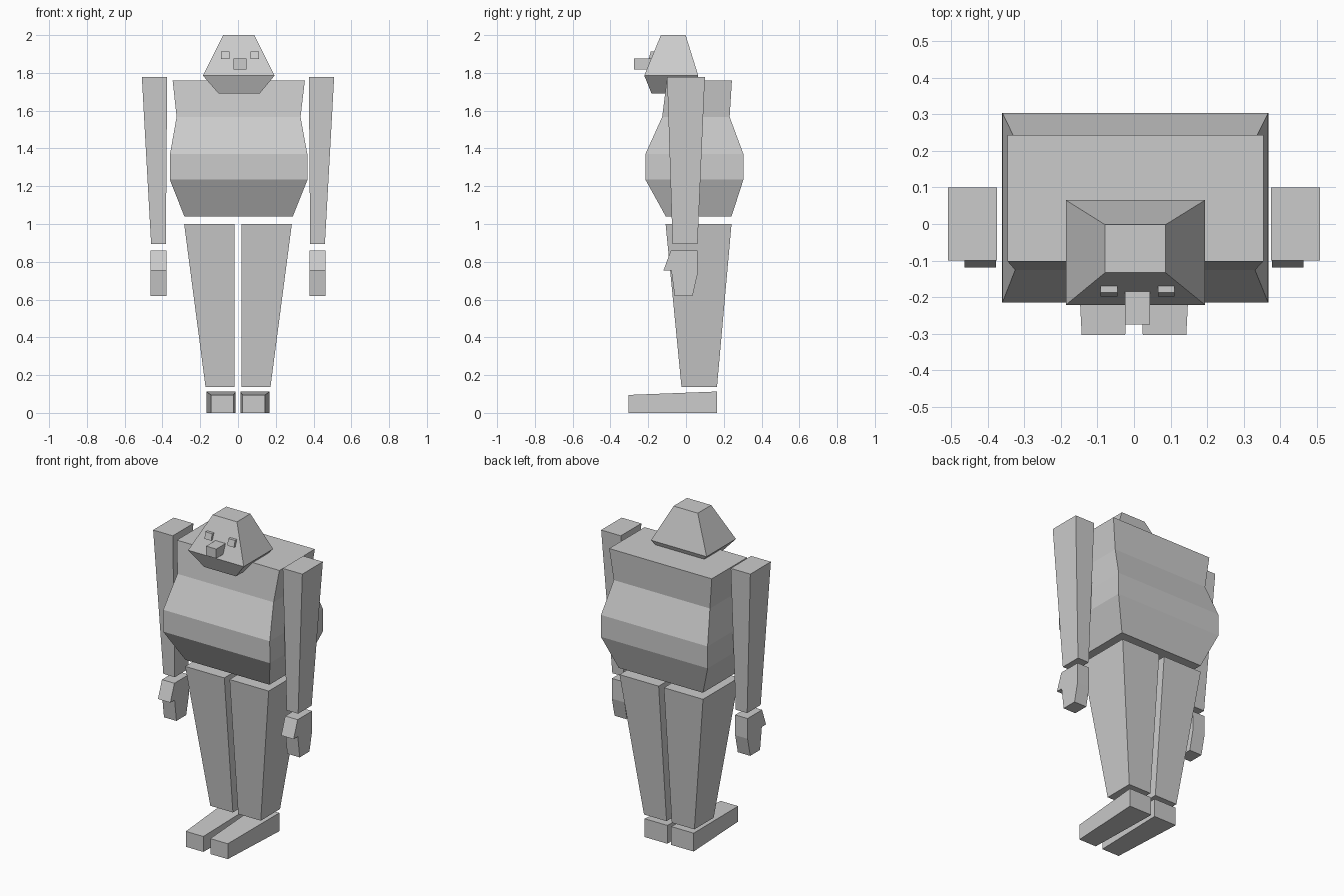
import bpy

if "Cube" in bpy.data.objects:
    bpy.data.objects.remove(bpy.data.objects["Cube"])


def loft(name, rings):
    """Closed flat-faced solid joining rings that have equal point counts."""
    n = len(rings[0])
    verts = [p for r in rings for p in r]
    faces = [tuple(reversed(range(n))), tuple(range(len(verts) - n, len(verts)))]
    for k in range(len(rings) - 1):
        a, b = k * n, (k + 1) * n
        faces += [(a + i, a + (i + 1) % n, b + (i + 1) % n, b + i) for i in range(n)]
    mesh = bpy.data.meshes.new(name)
    mesh.from_pydata(verts, [], faces)
    obj = bpy.data.objects.new(name, mesh)
    bpy.context.collection.objects.link(obj)
    return obj


def rect(z, x0, x1, y0, y1):
    return [(x0, y0, z), (x1, y0, z), (x1, y1, z), (x0, y1, z)]


def stack(name, *levels):
    return loft(name, [rect(*lv) for lv in levels])


def mirror(obj):
    obj.modifiers.new("mirror", 'MIRROR').use_axis[0] = True


# torso: stacked rectangular sections, bulging at the belly
stack("torso",
      (1.04, -0.284, 0.29, -0.107, 0.241),
      (1.235, -0.361, 0.368, -0.215, 0.304),
      (1.37, -0.36, 0.367, -0.215, 0.304),
      (1.567, -0.325, 0.331, -0.126, 0.231),
      (1.76, -0.346, 0.354, -0.102, 0.243))

# head: tapered jaw and crown
stack("head",
      (1.69, -0.102, 0.114, -0.182, 0.025),
      (1.786, -0.186, 0.194, -0.221, 0.065),
      (2.0, -0.079, 0.086, -0.133, -0.002))

# nose
stack("nose", (1.817, -0.025, 0.044, -0.275, -0.17),
      (1.875, -0.025, 0.044, -0.275, -0.17))

# eyes: small blocks sloping with the face
for side, x in (("left", -0.068), ("right", 0.088)):
    stack("eye_" + side, (1.873, x - 0.023, x + 0.023, -0.198, -0.16),
          (1.912, x - 0.023, x + 0.023, -0.187, -0.15))

# arms
mirror(stack("arms", (0.893, 0.382, 0.46, -0.071, 0.061),
             (1.778, 0.375, 0.509, -0.1, 0.1)))

# hands: side profile with a thumb, extruded across x
profile = [(-0.08, 0.86), (-0.119, 0.755), (-0.078, 0.755), (-0.06, 0.62),
           (0.035, 0.62), (0.061, 0.735), (0.061, 0.86)]
mirror(loft("hands", [[(x, y, z) for y, z in profile] for x in (0.378, 0.463)]))

# legs
mirror(stack("legs", (0.138, 0.018, 0.172, -0.024, 0.164),
             (1.0, 0.018, 0.285, -0.108, 0.241)))

# feet: tapering towards the toes
mirror(loft("feet", [
    [(x0, y, 0), (x0, y, h), (x1, y, h), (x1, y, 0)]
    for x0, x1, y, h in ((0.024, 0.143, -0.304, 0.095), (0.012, 0.167, 0.164, 0.113))]))

# make every part's faces point outward
import bmesh
for obj in bpy.context.collection.objects:
    bm = bmesh.new()
    bm.from_mesh(obj.data)
    bmesh.ops.recalc_face_normals(bm, faces=bm.faces)
    bm.to_mesh(obj.data)
    bm.free()
